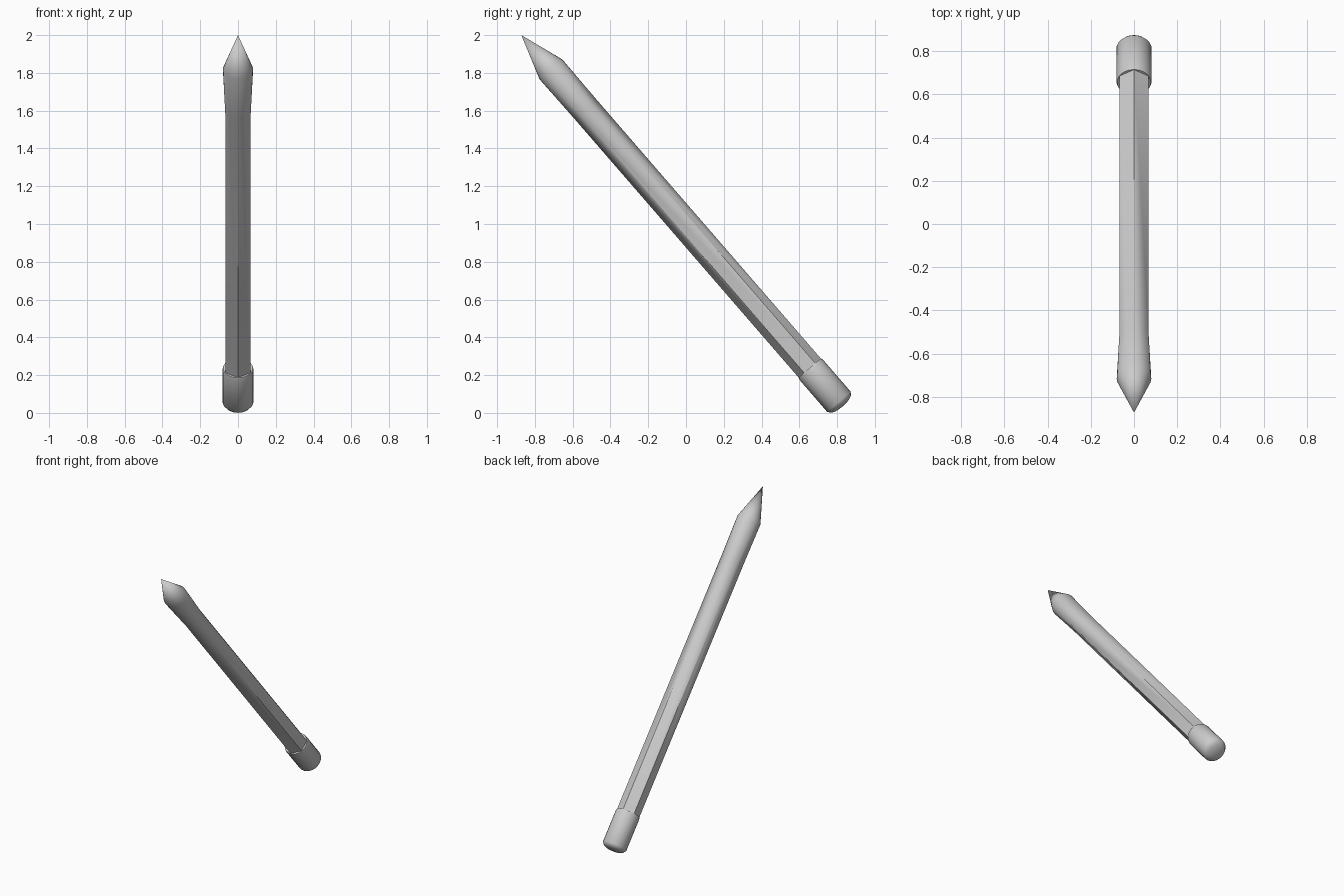
import bpy, bmesh, math
from mathutils import Matrix

cube = bpy.data.objects.get("Cube")
if cube:
    bpy.data.objects.remove(cube, do_unlink=True)

grey = bpy.data.materials.new("plain grey")
grey.use_nodes = True
colour = (0.6, 0.6, 0.6, 1)
grey.diffuse_color = colour
grey.node_tree.nodes["Principled BSDF"].inputs["Base Color"].default_value = colour

SIDES = 24
HEX = 6
FAN = SIDES // HEX
# Local z runs from the point to the rubber end; lean it down and back
PLACE = (Matrix.Translation((0, -0.872, 2.0))
         @ Matrix.Rotation(math.atan2(-0.655, -0.756), 4, 'X'))


def ring(bm, count, radius, z):
    """Regular ring of vertices, first one on local +y."""
    return [bm.verts.new((radius * math.sin(2 * math.pi * i / count),
                          radius * math.cos(2 * math.pi * i / count), z))
            for i in range(count)]


def bridge(bm, a, b):
    n = len(a)
    for i in range(n):
        j = (i + 1) % n
        bm.faces.new((a[i], a[j], b[j], b[i]))


def cone(bm, apex, a):
    for i in range(len(a)):
        bm.faces.new((apex, a[i], a[(i + 1) % len(a)]))


def finish(bm, name, angle):
    bmesh.ops.recalc_face_normals(bm, faces=bm.faces)
    mesh = bpy.data.meshes.new(name)
    bm.to_mesh(mesh)
    bm.free()
    mesh.materials.append(grey)
    mesh.transform(PLACE)
    obj = bpy.data.objects.new(name, mesh)
    bpy.context.collection.objects.link(obj)
    bpy.ops.object.select_all(action='DESELECT')
    obj.select_set(True)
    bpy.context.view_layer.objects.active = obj
    bpy.ops.object.shade_smooth_by_angle(angle=math.radians(angle))


# Hexagonal shaft flowing into a round sharpened point
bm = bmesh.new()
apex = bm.verts.new((0, 0, 0))
shoulder = ring(bm, SIDES, 0.08, 0.24)
hex_top = ring(bm, HEX, 0.0775, 0.52)
hex_end = ring(bm, HEX, 0.0775, 2.36)
cone(bm, apex, shoulder)
for k in range(HEX):
    # each hexagon corner fans out to its arc of the round shoulder
    for i in range(k * FAN - FAN // 2, k * FAN + FAN // 2):
        bm.faces.new((hex_top[k], shoulder[i % SIDES], shoulder[(i + 1) % SIDES]))
    # each flat narrows to a point on the shoulder
    bm.faces.new((hex_top[k], shoulder[k * FAN + FAN // 2], hex_top[(k + 1) % HEX]))
bridge(bm, hex_top, hex_end)
bm.faces.new(hex_end)
finish(bm, "pencil_shaft", 30)

# Rounded rubber cap
bm = bmesh.new()
profile = [(0.0785, 2.332), (0.082, 2.345), (0.082, 2.568), (0.07, 2.585), (0.045, 2.596)]
rings = [ring(bm, SIDES, r, z) for r, z in profile]
bm.faces.new(rings[0])
for a, b in zip(rings, rings[1:]):
    bridge(bm, a, b)
cone(bm, bm.verts.new((0, 0, 2.6)), rings[-1])
finish(bm, "end_cap", 60)
